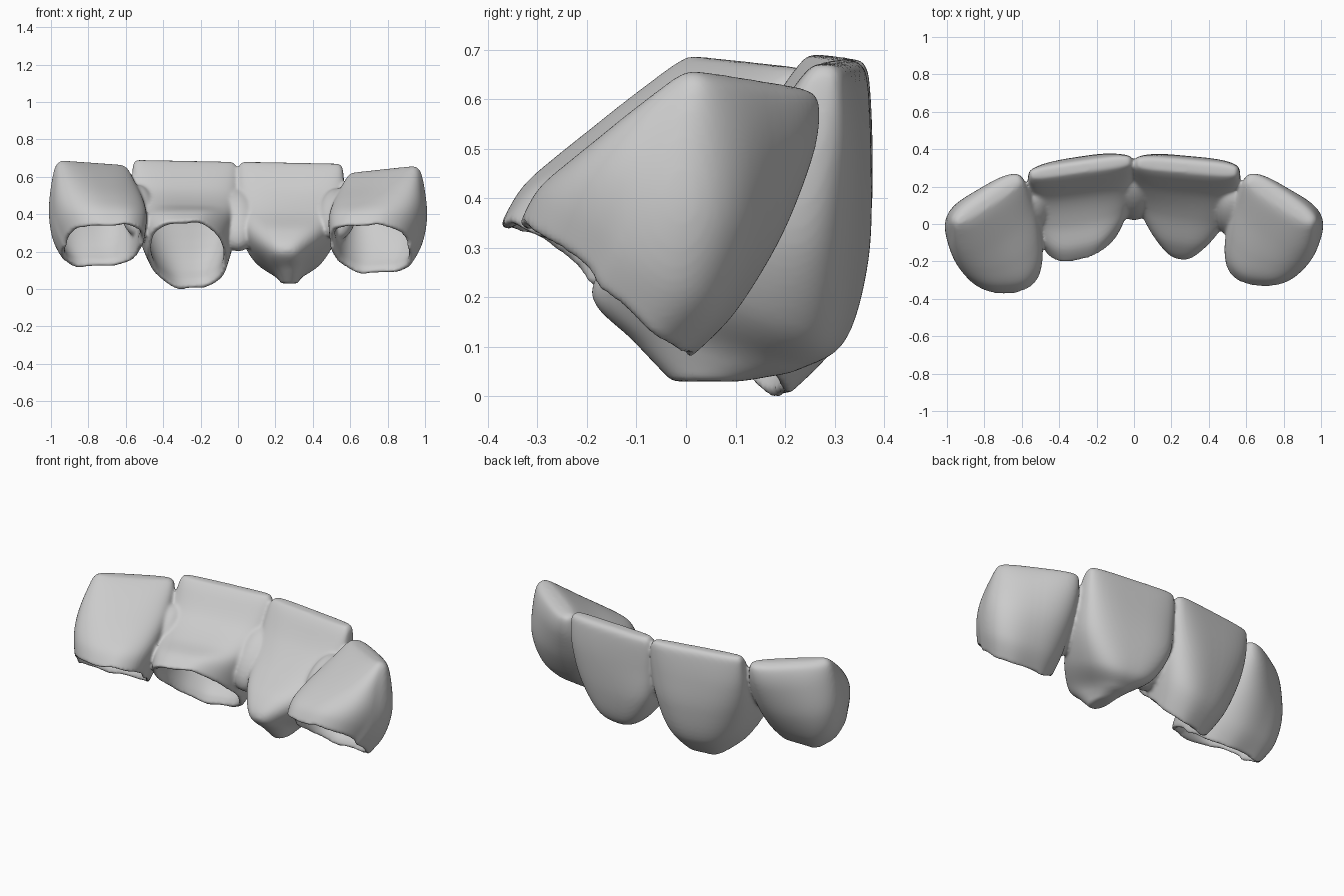
import bpy, bmesh
from math import sin, cos, pi, radians
from mathutils import Vector

if "Cube" in bpy.data.objects:
    bpy.data.objects.remove(bpy.data.objects["Cube"])

SEG, SUB = 72, 6
parts = []


def spline(keys):
    # Catmull-Rom interpolation through the key rows
    out, n = [], len(keys)
    for i in range(n - 1):
        a, b, c, d = (keys[max(0, min(n - 1, i + k))] for k in (-1, 0, 1, 2))
        for j in range(SUB):
            t = j / SUB
            out.append([0.5 * (2*q + (r-p)*t + (2*p-5*q+4*r-s)*t*t + (3*q-p-3*r+s)*t**3)
                        for p, q, r, s in zip(a, b, c, d)])
    return out + [list(keys[-1])]


def spow(v, p):
    return (1 if v >= 0 else -1) * abs(v) ** p


def ring(row, t, p_lab, p_ling, tilt, wave, flat):
    # tilted superellipse between a labial and a lingual point
    lab, ling, w, ang = Vector(row[:3]), Vector(row[3:6]), row[6], radians(row[7])
    side = Vector((cos(ang), sin(ang), tilt * (1 - t)))
    mid, half = (lab + ling) / 2, (lab - ling) / 2
    pts = []
    for i in range(SEG):
        a = 2 * pi * i / SEG
        s, c = sin(a), cos(a)
        p0, p1 = p_lab if s > 0 else p_ling
        e = p0 + (p1 - p0) * t
        p = mid + half * spow(s, e) + side * w * spow(c, e)
        if s < 0:  # squarer lingual margin
            p.z += half.z * (spow(s, e * flat) - spow(s, e))
        p.z += wave * t**6 * (0.005 * sin(5 * a + 1) + 0.003 * sin(9 * a))
        pts.append(p)
    return pts


def tooth(keys, p_lab, p_ling, tilt=0.0, hollow=True, flat=1.0):
    rows = spline(keys)
    n = len(rows)
    rings = [ring(r, i / (n - 1), p_lab, p_ling, tilt, hollow, flat) for i, r in enumerate(rows)]
    if hollow:
        # thin margin, then the cavity running back up inside the crown
        for i in range(n - 1, int(n * 0.42), -2):
            f = 0.91 if i == n - 1 else 0.86
            ctr = sum(rings[i], Vector()) / SEG
            rings.append([ctr + (p - ctr) * f for p in rings[i]])
    bm = bmesh.new()
    vs = [[bm.verts.new(p) for p in r] for r in rings]
    for a, b in zip(vs, vs[1:]):
        for i in range(SEG):
            j = (i + 1) % SEG
            bm.faces.new((a[i], a[j], b[j], b[i]))
    for end in (vs[0], vs[-1]):
        mid = bm.verts.new(sum((v.co for v in end), Vector()) / SEG)
        for i in range(SEG):
            bm.faces.new((end[i], end[(i + 1) % SEG], mid))
    bmesh.ops.recalc_face_normals(bm, faces=bm.faces)
    parts.append(bm)


def connector(loc, size):
    # ellipsoid sheared so it follows the sloping lingual side
    bm = bmesh.new()
    bmesh.ops.create_uvsphere(bm, u_segments=32, v_segments=16, radius=1)
    for v in bm.verts:
        x, y, z = (a * b for a, b in zip(v.co, size))
        v.co = Vector((x, y, z + 0.6 * y)) + Vector(loc)
    parts.append(bm)


# key rows: labial xyz, lingual xyz, half width, turn in degrees (edge to margin)
side_keys = [
    (0.79, 0.135, 0.640, 0.770, 0.095, 0.640, 0.195, -33),
    (0.815, 0.175, 0.610, 0.745, 0.055, 0.620, 0.225, -34),
    (0.825, 0.190, 0.500, 0.715, -0.07, 0.550, 0.245, -30),
    (0.82, 0.165, 0.330, 0.69, -0.20, 0.480, 0.25, -19),
    (0.79, 0.095, 0.175, 0.675, -0.29, 0.420, 0.24, -9),
    (0.75, 0.010, 0.080, 0.67, -0.335, 0.350, 0.215, -4)]
tooth(side_keys, (0.62, 0.78), (0.66, 0.9), 0.09, flat=0.5)

# opposite side crown: mirrored, slightly higher and deeper
mirrored = [(-k[0] - 0.01 * (i > 3) * (i - 3), k[1], k[2] + 0.035, -k[3], k[4] - 0.008 * i,
             k[5] + 0.035 - 0.007 * i, k[6], -k[7]) for i, k in enumerate(side_keys)]
tooth(mirrored, (0.62, 0.78), (0.66, 0.9), -0.06, flat=0.5)

# central crown with an open cavity
tooth([
    (-0.29, 0.322, 0.685, -0.285, 0.275, 0.685, 0.26, 8),
    (-0.29, 0.345, 0.650, -0.28, 0.240, 0.650, 0.28, 8),
    (-0.287, 0.360, 0.500, -0.275, 0.140, 0.530, 0.288, 8),
    (-0.28, 0.355, 0.320, -0.27, 0.010, 0.455, 0.282, 10),
    (-0.265, 0.310, 0.125, -0.28, -0.120, 0.420, 0.255, 12),
    (-0.25, 0.200, -0.005, -0.29, -0.195, 0.370, 0.22, 13)],
    (0.42, 0.95), (0.4, 0.85), -0.02)

# solid central tooth tapering to a narrow lobe
tooth([
    (0.285, 0.325, 0.675, 0.28, 0.275, 0.675, 0.26, -5),
    (0.285, 0.352, 0.640, 0.28, 0.240, 0.640, 0.28, -5),
    (0.285, 0.364, 0.480, 0.275, 0.150, 0.520, 0.288, -5),
    (0.28, 0.355, 0.270, 0.26, 0.030, 0.410, 0.275, -8),
    (0.275, 0.315, 0.110, 0.25, -0.120, 0.310, 0.205, -8),
    (0.275, 0.230, 0.055, 0.25, -0.190, 0.205, 0.11, -6),
    (0.275, 0.170, 0.040, 0.27, -0.105, 0.110, 0.07, 0),
    (0.275, 0.110, 0.030, 0.275, -0.030, 0.030, 0.045, 0)],
    (0.42, 0.9), (0.4, 0.95), -0.02, hollow=False)

# joints between neighbouring teeth
connector((0.0, 0.175, 0.37), (0.12, 0.155, 0.14))
connector((-0.535, 0.07, 0.42), (0.09, 0.14, 0.11))
connector((0.53, 0.07, 0.40), (0.10, 0.14, 0.11))

# fuse everything into one smooth cast piece
whole = bmesh.new()
for bm in parts:
    tmp = bpy.data.meshes.new("part")
    bm.to_mesh(tmp)
    bm.free()
    whole.from_mesh(tmp)
    bpy.data.meshes.remove(tmp)
me = bpy.data.meshes.new("dental_bridge")
whole.to_mesh(me)
whole.free()
bridge = bpy.data.objects.new("dental_bridge", me)
bpy.context.collection.objects.link(bridge)
rm = bridge.modifiers.new("fuse", 'REMESH')
rm.mode, rm.voxel_size, rm.use_smooth_shade = 'VOXEL', 0.009, True
sm = bridge.modifiers.new("soften", 'SMOOTH')
sm.factor, sm.iterations = 0.5, 10
